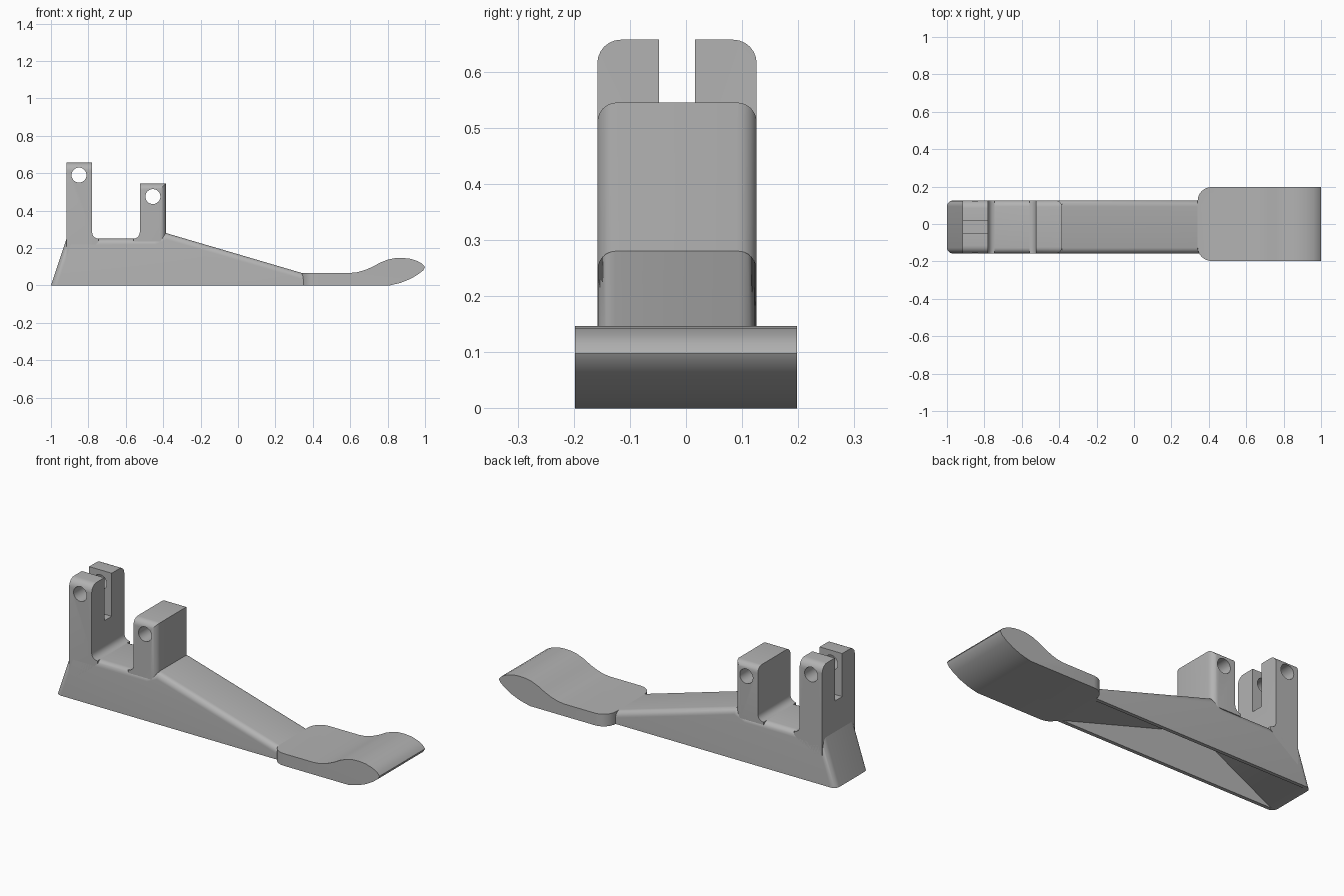
import bpy, bmesh, math
from mathutils import Vector

cube = bpy.data.objects.get("Cube")
if cube:
    bpy.data.objects.remove(cube, do_unlink=True)

GREY = (0.45, 0.45, 0.45, 1.0)
grey = bpy.data.materials.new("plain grey")
grey.use_nodes = True
grey.diffuse_color = GREY
grey.node_tree.nodes["Principled BSDF"].inputs["Base Color"].default_value = GREY

BODY_FRONT, BODY_BACK = -0.158, 0.126


def arc(cx, cz, r, start, end, steps=6):
    """Points of an arc in the xz plane, angles in degrees."""
    angles = [math.radians(start + (end - start) * i / steps) for i in range(steps + 1)]
    return [(cx + r * math.cos(a), cz + r * math.sin(a)) for a in angles]


def prism(name, profile, y0, y1, rounded=None, radius=0.03):
    """Extrude an xz profile along y; round the edges that the rule picks."""
    bm = bmesh.new()
    face = bm.faces.new([bm.verts.new((x, y0, z)) for x, z in profile])
    moved = bmesh.ops.extrude_face_region(bm, geom=[face])["geom"]
    verts = [v for v in moved if isinstance(v, bmesh.types.BMVert)]
    bmesh.ops.translate(bm, verts=verts, vec=(0, y1 - y0, 0))
    bmesh.ops.recalc_face_normals(bm, faces=bm.faces)
    if rounded:
        edges = [e for e in bm.edges if rounded(*(v.co for v in e.verts))]
        bmesh.ops.bevel(bm, geom=edges, offset=radius, segments=6,
                        profile=0.5, affect='EDGES', clamp_overlap=True)
    mesh = bpy.data.meshes.new(name)
    bm.to_mesh(mesh)
    bm.free()
    mesh.materials.append(grey)
    obj = bpy.data.objects.new(name, mesh)
    bpy.context.collection.objects.link(obj)
    return obj


def cut(obj, cutter):
    """Subtract the cutter, then discard it."""
    cutter.hide_render = True
    mod = obj.modifiers.new("cut", 'BOOLEAN')
    mod.operation, mod.solver, mod.object = 'DIFFERENCE', 'EXACT', cutter
    bpy.context.view_layer.objects.active = obj
    bpy.ops.object.modifier_apply(modifier=mod.name)
    bpy.data.objects.remove(cutter, do_unlink=True)


def pin_hole(obj, x, z):
    circle = arc(x, z, 0.04, 0, 360, 32)[:-1]
    cut(obj, prism("hole_cutter", circle, -0.4, 0.4))


def lengthwise(a, b):
    return abs(a.y - b.y) < 0.001


# Wedge-shaped base with rounded upper and heel edges
base_profile = [(-1, 0), (-0.917, 0.25), (-0.45, 0.25), (-0.385, 0.28),
                (0.34, 0.067), (0.365, 0.0)]
base = prism("wedge_base", base_profile, BODY_FRONT, BODY_BACK,
             lambda a, b: lengthwise(a, b) and max(a.z, b.z) > 0.07, 0.032)

# Hollow underside, its roof parallel to the sloping top
hollow = [(-0.99, -0.01), (-0.565, 0.215), (-0.402, 0.215), (0.364, -0.01)]
cut(base, prism("hollow_cutter", hollow, BODY_FRONT + 0.02, BODY_BACK - 0.02))

# Tall forked post
tall_profile = ([(-0.917, 0.1), (-0.917, 0.657), (-0.78, 0.657)]
                + arc(-0.745, 0.285, 0.035, 180, 270) + [(-0.745, 0.235), (-0.78, 0.2)])
tall = prism("forked_post", tall_profile, BODY_FRONT, BODY_BACK,
             lambda a, b: lengthwise(a, b) and min(a.z, b.z) > 0.6, 0.042)
slot = [(-1, 0.42), (-0.7, 0.42), (-0.7, 0.8), (-1, 0.8)]
cut(tall, prism("slot_cutter", slot, -0.048, 0.016))
pin_hole(tall, -0.85, 0.59)

# Short post, rounded on its top and outer side
short_profile = ([(-0.385, 0.235), (-0.385, 0.545), (-0.525, 0.545)]
                 + arc(-0.56, 0.285, 0.035, 0, -90) + [(-0.56, 0.235)])
short = prism("short_post", short_profile, BODY_FRONT, BODY_BACK,
              lambda a, b: lengthwise(a, b) and (min(a.z, b.z) > 0.5
                                                or max(a.x, b.x) + min(a.x, b.x) > -0.775),
              0.035)
pin_hole(short, -0.455, 0.475)

# Foot paddle: flat neck, then a curved pad
paddle_profile = [(0.34, 0), (0.34, 0.067), (0.6, 0.067), (0.64, 0.071), (0.68, 0.083),
                  (0.72, 0.1), (0.76, 0.122), (0.8, 0.138), (0.84, 0.146), (0.88, 0.147),
                  (0.92, 0.143), (0.96, 0.13), (0.985, 0.116), (1, 0.098), (0.99, 0.08),
                  (0.96, 0.057), (0.92, 0.034), (0.87, 0.014), (0.81, 0)]
paddle = prism("foot_paddle", paddle_profile, -0.198, 0.198,
               lambda a, b: lengthwise(a, b) and max(a.x, b.x) < 0.35, 0.075)

# Smooth shading with crisp corners
for obj in bpy.context.view_layer.objects:
    obj.select_set(obj in (base, tall, short, paddle))
bpy.context.view_layer.objects.active = base
bpy.ops.object.shade_smooth_by_angle(angle=math.radians(30))
